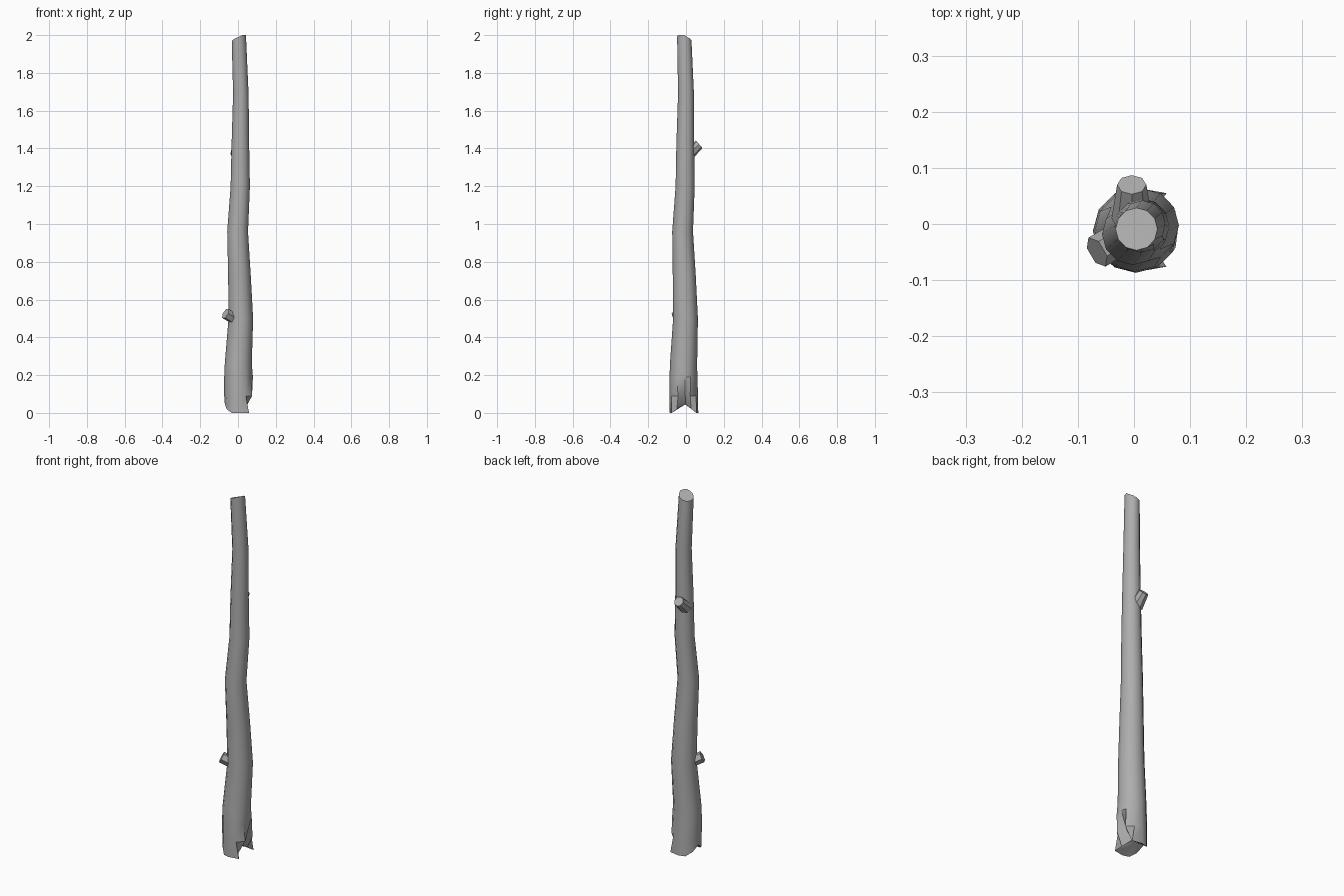
import bpy, bmesh, math
from mathutils import Vector

if "Cube" in bpy.data.objects:
    bpy.data.objects.remove(bpy.data.objects["Cube"])

SIDES = 12
bark = bpy.data.materials.new("bark")
bark.diffuse_color = (0.42, 0.42, 0.42, 1)
bark.use_nodes = True
bark.node_tree.nodes["Principled BSDF"].inputs["Base Color"].default_value = bark.diffuse_color


def skin(name, rings, caps):
    # Bridge rings of points into a tube; each end closes on a cap centre
    bm = bmesh.new()
    vs = [[bm.verts.new(p) for p in r] for r in rings]
    n = len(vs[0])
    for a, b in zip(vs, vs[1:]):
        for i in range(n):
            j = (i + 1) % n
            bm.faces.new((a[i], a[j], b[j], b[i]))
    for ring, c in zip((vs[0], vs[-1]), caps):
        cv = bm.verts.new(c)
        for i in range(n):
            bm.faces.new((ring[i], ring[(i + 1) % n], cv))
    bmesh.ops.recalc_face_normals(bm, faces=bm.faces)
    me = bpy.data.meshes.new(name)
    bm.to_mesh(me)
    bm.free()
    me.materials.append(bark)
    ob = bpy.data.objects.new(name, me)
    bpy.context.collection.objects.link(ob)
    bpy.context.view_layer.objects.active = ob
    ob.select_set(True)
    bpy.ops.object.shade_smooth_by_angle(angle=math.radians(35))
    ob.select_set(False)


def trunk_ring(z, x0, x1, y0, y1):
    cx, cy, rx, ry = (x0 + x1) / 2, (y0 + y1) / 2, (x1 - x0) / 2, (y1 - y0) / 2
    return [Vector((cx + rx * math.cos(i * math.tau / SIDES),
                    cy + ry * math.sin(i * math.tau / SIDES), z)) for i in range(SIDES)]


# Trunk profile: height, x min, x max, y min, y max
profile = [
    (0.00, -0.070, 0.074, -0.086, 0.065),
    (0.09, -0.073, 0.080, -0.087, 0.064),
    (0.19, -0.073, 0.079, -0.087, 0.060),
    (0.26, -0.070, 0.073, -0.085, 0.059),
    (0.50, -0.050, 0.080, -0.068, 0.063),
    (0.72, -0.052, 0.068, -0.070, 0.052),
    (0.96, -0.057, 0.053, -0.073, 0.037),
    (1.20, -0.039, 0.063, -0.055, 0.046),
    (1.42, -0.034, 0.059, -0.051, 0.043),
    (1.69, -0.026, 0.056, -0.042, 0.042),
    (1.98, -0.033, 0.042, -0.047, 0.029),
]
rings = [trunk_ring(*p) for p in profile]

# Notched foot: groove along x, and a V split on the +x side
for v in rings[0]:
    v.z = 0.05 * max(0, 1 - abs(v.y + 0.01) / 0.065)
rings[0][0] = Vector((0.012, -0.002, 0.045))
for i in (1, -1):
    rings[0][i].x = 0.038
    rings[0][2 * i].x = 0.058
    rings[1][i].x = 0.074
    rings[1][i].y *= 0.85
rings[1][0].x = 0.042
rings[1][0].y = rings[2][0].y = -0.004

# Slanted broken top
for v in rings[-1]:
    v.z = min(2.0, 1.98 + 0.35 * v.x - 0.25 * (v.y + 0.01))
    if v.x > 0.015 and v.y < 0:
        v.z = 2.0
skin("trunk", rings, (Vector((-0.02, -0.004, 0.045)), Vector((0.005, -0.01, 1.98))))


def stub(name, base, tip, r0, r1, sides):
    # Short cut-off branch from inside the trunk
    base, tip = Vector(base), Vector(tip)
    q = (tip - base).to_track_quat('Z', 'Y')
    circ = [(math.cos(i * math.tau / sides), math.sin(i * math.tau / sides)) for i in range(sides)]
    rs = [[c + q @ Vector((r * a, r * b, 0)) for a, b in circ]
          for c, r in ((base, r0), (tip, r1))]
    skin(name, rs, (base, tip))


stub("back_branch_stub", (-0.004, 0.010, 1.37), (-0.004, 0.070, 1.422), 0.036, 0.026, 8)
stub("left_branch_stub", (-0.015, -0.02, 0.495), (-0.066, -0.050, 0.526), 0.029, 0.030, 6)
